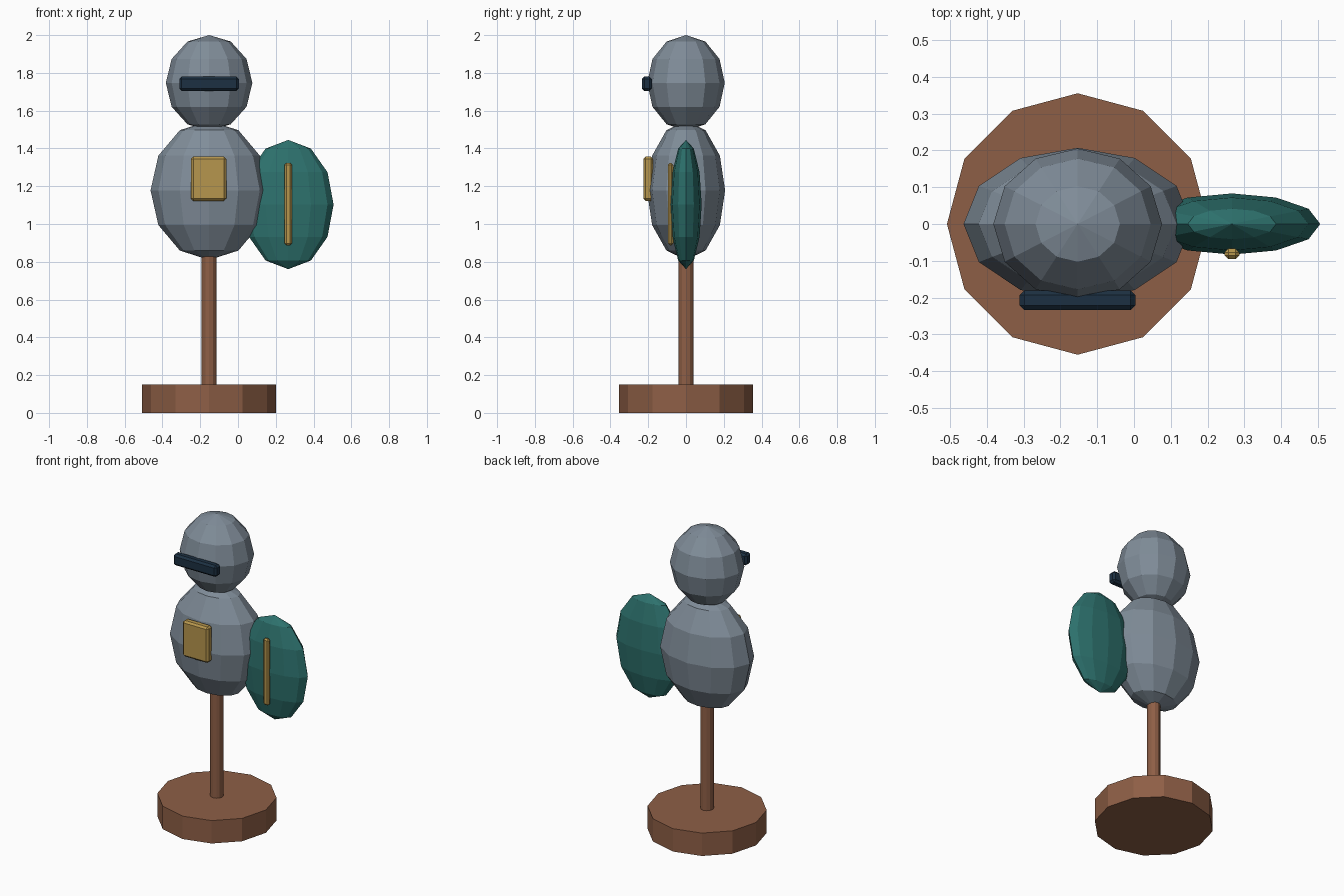
import bpy

if "Cube" in bpy.data.objects:
    bpy.data.objects.remove(bpy.data.objects["Cube"])

CX = -0.153  # axis of the stand and figure


def material(name, rgb):
    m = bpy.data.materials.new(name)
    m.diffuse_color = (*rgb, 1)
    m.use_nodes = True
    m.node_tree.nodes["Principled BSDF"].inputs["Base Color"].default_value = m.diffuse_color
    return m


GREY = material("steel grey", (0.216, 0.266, 0.319))
BROWN = material("wood brown", (0.27, 0.114, 0.061))
GOLD = material("gold", (0.47, 0.305, 0.075))
TEAL = material("teal", (0.026, 0.165, 0.152))
NAVY = material("navy", (0.012, 0.030, 0.055))


def finish(name, mat):
    ob = bpy.context.object
    ob.name = name
    ob.data.materials.append(mat)
    return ob


def cylinder(name, mat, radius, z0, z1):
    bpy.ops.mesh.primitive_cylinder_add(vertices=12, radius=radius, depth=z1 - z0,
                                        location=(CX, 0, (z0 + z1) / 2))
    return finish(name, mat)


def ellipsoid(name, mat, centre, radii):
    bpy.ops.mesh.primitive_uv_sphere_add(segments=12, ring_count=6, radius=1, location=centre)
    ob = finish(name, mat)
    ob.scale = radii
    bpy.ops.object.transform_apply(location=False, rotation=False, scale=True)
    return ob


def block(name, mat, lo, hi, bevel):
    bpy.ops.mesh.primitive_cube_add(size=1, location=[(a + b) / 2 for a, b in zip(lo, hi)])
    ob = finish(name, mat)
    ob.scale = [b - a for a, b in zip(lo, hi)]
    bpy.ops.object.transform_apply(location=False, rotation=False, scale=True)
    mod = ob.modifiers.new("bevel", 'BEVEL')
    mod.width = bevel
    mod.segments = 1
    return ob


# Stand
cylinder("base_disc", BROWN, 0.355, 0, 0.15)
cylinder("post", BROWN, 0.04, 0.14, 0.95)

# Figure
ellipsoid("torso", GREY, (CX, 0, 1.178), (0.31, 0.207, 0.368))
ellipsoid("head", GREY, (CX, 0, 1.747), (0.229, 0.205, 0.253))
block("visor", NAVY, (-0.311, -0.234, 1.705), (0.004, -0.180, 1.780), 0.013)
block("chest_plate", GOLD, (-0.248, -0.226, 1.122), (-0.062, -0.174, 1.357), 0.012)

# Shield with its raised strip
ellipsoid("shield", TEAL, (0.266, 0, 1.103), (0.24, 0.083, 0.342))
block("shield_strip", GOLD, (0.246, -0.095, 0.887), (0.286, -0.067, 1.323), 0.01)
